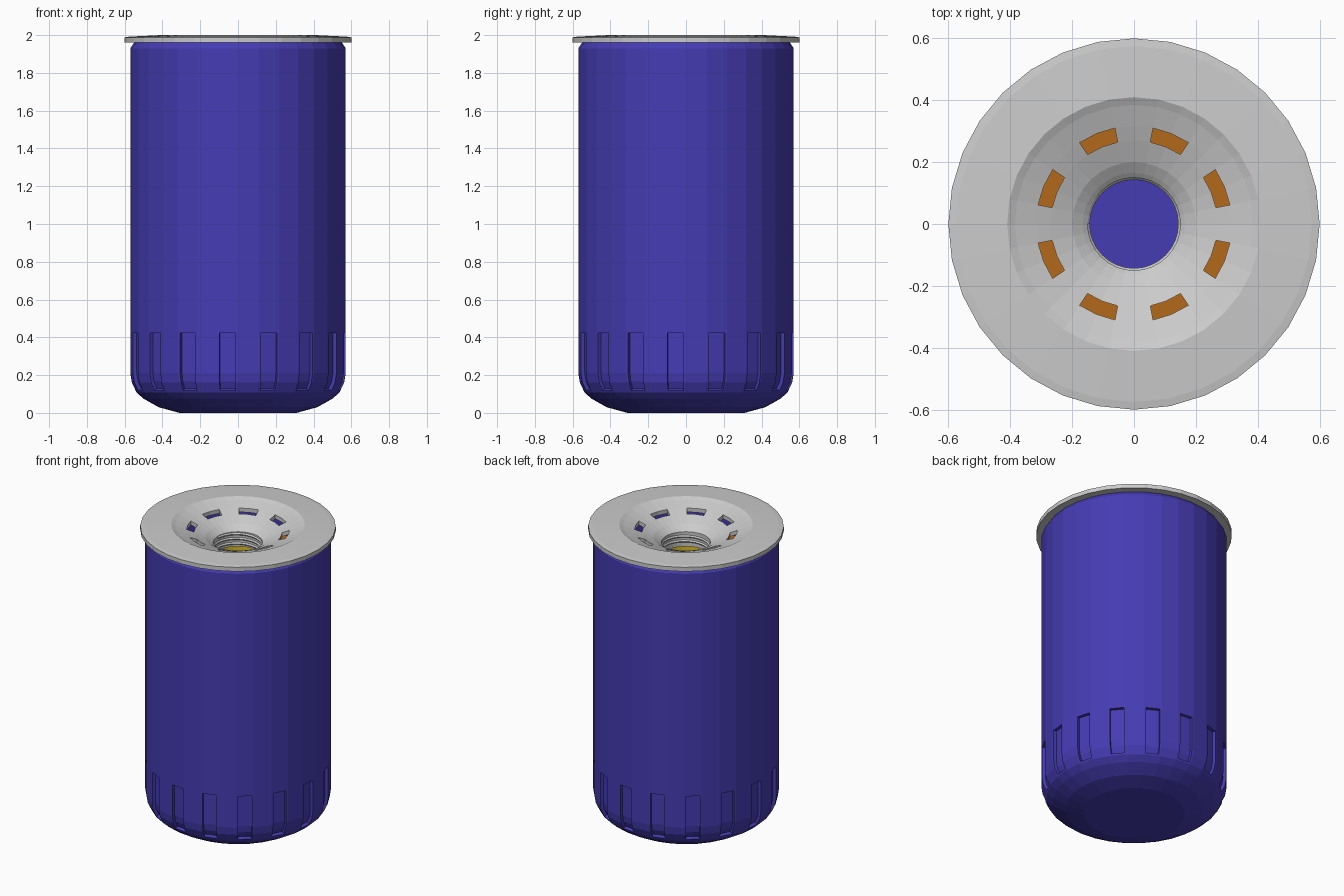
import bpy, bmesh
from math import sin, cos, pi, tau

if "Cube" in bpy.data.objects:
    bpy.data.objects.remove(bpy.data.objects["Cube"])

N = 32  # sides of every turned part


def material(name, rgb):
    m = bpy.data.materials.new(name)
    m.diffuse_color = (*rgb, 1)
    m.use_nodes = True
    m.node_tree.nodes["Principled BSDF"].inputs["Base Color"].default_value = m.diffuse_color
    return m


def finish(name, bm, mat=None):
    me = bpy.data.meshes.new(name)
    bm.to_mesh(me)
    bm.free()
    ob = bpy.data.objects.new(name, me)
    bpy.context.collection.objects.link(ob)
    if mat:
        me.materials.append(mat)
    return ob


def lathe(profile, closed):
    """Turn an (r, z) profile about z; returns bmesh, vertex rings, faces by (ring, side)."""
    bm = bmesh.new()
    rings = [[bm.verts.new((r * cos(tau * i / N), r * sin(tau * i / N), z))
              for i in range(N)] for r, z in profile]
    faces = {}
    for k in range(len(rings) if closed else len(rings) - 1):
        a, b = rings[k], rings[(k + 1) % len(rings)]
        for i in range(N):
            j = (i + 1) % N
            faces[k, i] = bm.faces.new((a[i], a[j], b[j], b[i]))
    return bm, rings, faces


blue = material("can_blue", (0.06, 0.045, 0.45))
orange = material("filter_orange", (0.45, 0.14, 0.01))
yellow = material("core_yellow", (0.7, 0.5, 0.02))

# Can: rounded base, straight wall, rolled top edge
bm, rings, faces = lathe([(0.31, 0), (0.42, 0.03), (0.50, 0.075), (0.537, 0.108),
                          (0.562, 0.16), (0.57, 0.21), (0.57, 0.435), (0.57, 1.93),
                          (0.55, 1.96), (0.52, 1.96)], False)
bm.faces.new(rings[0][::-1])
bm.normal_update()

# Grip flutes: every second side pressed inwards
flutes = [faces[k, i] for k in (3, 4, 5) for i in range(1, N, 2)]
bmesh.ops.inset_region(bm, faces=flutes, thickness=0.012, use_even_offset=True)
bmesh.ops.inset_region(bm, faces=flutes, thickness=0.001, depth=-0.02, use_even_offset=True)
can = finish("can", bm, blue)
wall = can.modifiers.new("wall", 'SOLIDIFY')
wall.thickness = 0.01
wall.offset = -1

# Base plate: flange, dished centre and threaded neck in one closed profile
plate = [(0.6, 1.96), (0.6, 1.988), (0.575, 1.992), (0.41, 2.0), (0.385, 1.988),
         (0.316, 1.963), (0.27, 1.945), (0.2, 1.915), (0.165, 1.892), (0.15, 1.88),
         (0.15, 1.78), (0.172, 1.78), (0.185, 1.88), (0.27, 1.92), (0.316, 1.936),
         (0.39, 1.96)]
bm, rings, faces = lathe(plate, True)

# Eight inlet slots, each two sides wide, with inner walls
to, ti, bi, bo = rings[5], rings[6], rings[13], rings[14]
for s in range(1, N, 4):
    bmesh.ops.delete(bm, geom=[faces[k, i] for k in (5, 13) for i in (s, s + 1)],
                     context='FACES_ONLY')
    for e in bm.edges[:]:
        if not e.link_faces:
            bm.edges.remove(e)
    for i in (s, s + 1):
        bm.faces.new((to[i], to[i + 1], bo[i + 1], bo[i]))
        bm.faces.new((ti[i + 1], ti[i], bi[i], bi[i + 1]))
    e = s + 2
    bm.faces.new((to[s], bo[s], bi[s], ti[s]))
    bm.faces.new((to[e], ti[e], bi[e], bo[e]))
bmesh.ops.recalc_face_normals(bm, faces=bm.faces)
finish("base_plate", bm)

# Helical thread ridge inside the neck
bm = bmesh.new()
turns, pitch = 2.5, 0.032
rows = []
for i in range(int(turns * N) + 1):
    a, z = tau * i / N, 1.79 + pitch * i / N
    rows.append([bm.verts.new((r * cos(a), r * sin(a), z + dz))
                 for r, dz in ((0.152, -0.011), (0.143, 0), (0.152, 0.011))])
for p, q in zip(rows, rows[1:]):
    for k in range(3):
        m = (k + 1) % 3
        bm.faces.new((p[k], q[k], q[m], p[m]))
bm.faces.new(rows[0])
bm.faces.new(rows[-1][::-1])
bmesh.ops.recalc_face_normals(bm, faces=bm.faces)
finish("neck_thread", bm)

# Filter element and its core tube inside the can
for name, r0, r1, z0, z1, mat in (("filter_element", 0.19, 0.45, 0.15, 1.77, orange),
                                  ("core_tube", 0.165, 0.188, 0.13, 1.775, yellow)):
    bm, _, _ = lathe([(r0, z0), (r1, z0), (r1, z1), (r0, z1)], True)
    bmesh.ops.recalc_face_normals(bm, faces=bm.faces)
    finish(name, bm, mat)
